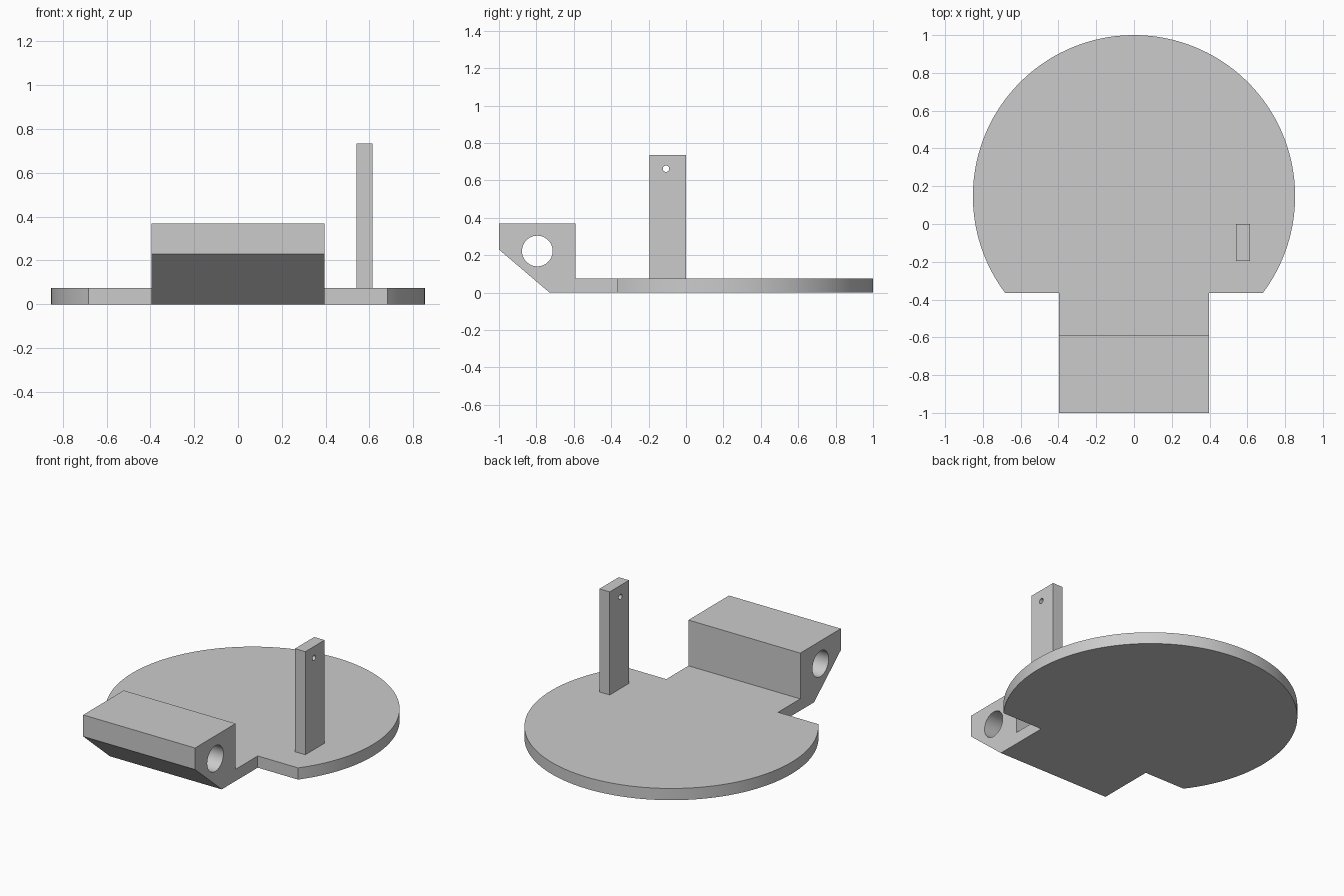
import bpy, bmesh, math
from mathutils import Vector

cube = bpy.data.objects.get("Cube")
if cube:
    bpy.data.objects.remove(cube, do_unlink=True)

grey = bpy.data.materials.new("light_grey")
grey.use_nodes = True
grey.diffuse_color = (0.6, 0.6, 0.6, 1)
grey.node_tree.nodes["Principled BSDF"].inputs["Base Color"].default_value = grey.diffuse_color

THICK = 0.075
HALF_W = 0.396      # half width of the hinge tab
NOTCH_Y = -0.366    # straight front edge of the disc


def prism(name, points, depth):
    """Closed solid made by sweeping a flat outline along a vector."""
    bm = bmesh.new()
    face = bm.faces.new([bm.verts.new(p) for p in points])
    swept = bmesh.ops.extrude_face_region(bm, geom=[face], use_keep_orig=True)["geom"]
    bmesh.ops.translate(bm, vec=Vector(depth),
                        verts=[v for v in swept if isinstance(v, bmesh.types.BMVert)])
    bmesh.ops.recalc_face_normals(bm, faces=bm.faces)
    mesh = bpy.data.meshes.new(name)
    bm.to_mesh(mesh)
    bm.free()
    mesh.materials.append(grey)
    obj = bpy.data.objects.new(name, mesh)
    bpy.context.collection.objects.link(obj)
    return obj


def combine(obj, other, operation):
    """Apply a boolean and remove the helper."""
    mod = obj.modifiers.new("boolean", "BOOLEAN")
    mod.operation, mod.solver, mod.object = operation, "EXACT", other
    bpy.context.view_layer.objects.active = obj
    bpy.ops.object.modifier_apply(modifier=mod.name)
    bpy.data.objects.remove(other, do_unlink=True)


def drill_x(obj, x, y, z, radius, length, sides):
    """Cut a round hole running along x."""
    angles = [math.tau * i / sides for i in range(sides)]
    ring = [(x - length / 2, y + radius * math.cos(a), z + radius * math.sin(a)) for a in angles]
    cutter = prism("hole_cutter", ring, (length, 0, 0))
    cutter.hide_render = True
    combine(obj, cutter, "DIFFERENCE")


# Round plate with a straight front edge, and a tab reaching under the hinge
radius, centre_y, steps = 0.853, 0.147, 120
start = math.asin((NOTCH_Y - centre_y) / radius)
sweep = math.pi - 2 * start
outline = []
for i in range(steps + 1):
    a = start + sweep * i / steps
    outline.append((radius * math.cos(a), centre_y + radius * math.sin(a), 0))
outline += [(-HALF_W, NOTCH_Y, 0), (-HALF_W, -0.65, 0), (HALF_W, -0.65, 0), (HALF_W, NOTCH_Y, 0)]
base = prism("base_plate", outline, (0, 0, THICK))

# Hinge block with sloped underside
side = [(-0.73, 0), (-0.59, 0), (-0.59, 0.368), (-1, 0.368), (-1, 0.23)]
hinge = prism("hinge_block", [(-HALF_W, y, z) for y, z in side], (2 * HALF_W, 0, 0))
combine(base, hinge, "UNION")
drill_x(base, 0, -0.795, 0.222, 0.082, 2, 48)

# Upright post with a small pin hole
foot = [(0.54, -0.195, THICK), (0.613, -0.195, THICK), (0.613, 0, THICK), (0.54, 0, THICK)]
post = prism("upright_post", foot, (0, 0, 0.735 - THICK))
drill_x(post, 0.576, -0.107, 0.662, 0.017, 0.3, 24)

# Smooth round walls, sharp corners
for obj in (base, post):
    bpy.ops.object.select_all(action="DESELECT")
    obj.select_set(True)
    bpy.context.view_layer.objects.active = obj
    bpy.ops.object.shade_smooth_by_angle(angle=math.radians(25))
